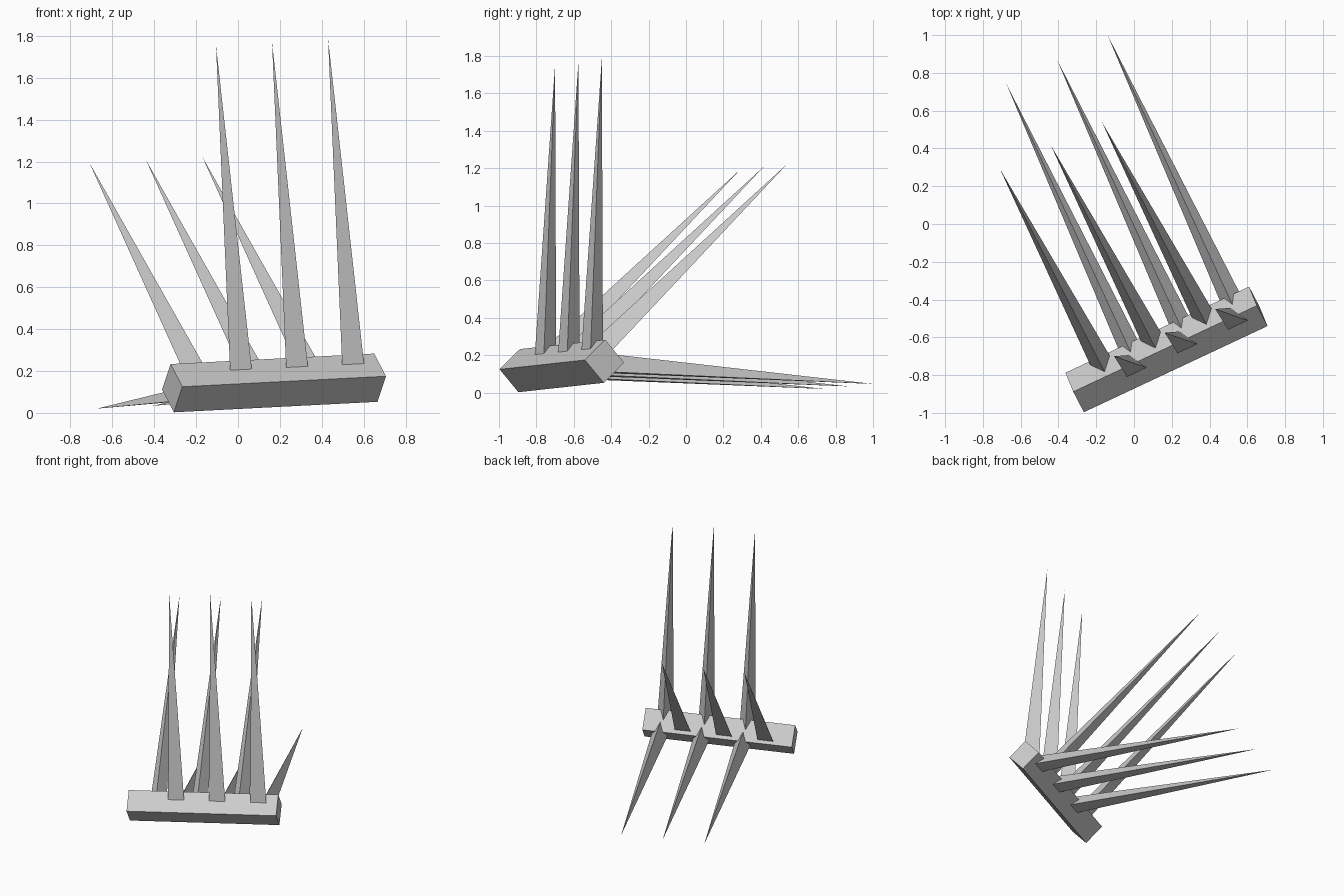
import bpy, math
from mathutils import Vector

if "Cube" in bpy.data.objects:
    bpy.data.objects.remove(bpy.data.objects["Cube"])

# Tilted frame of the bar: A along it, U and V across it
A = Vector((0.972, 0.456, 0.05)).normalized()
U = Vector((-0.42, 0.905, -0.06))
U = (U - A * U.dot(A)).normalized()
V = A.cross(U).normalized()


def across(deg):
    a = math.radians(deg)
    return U * math.cos(a) + V * math.sin(a)


def add_mesh(name, verts, faces):
    me = bpy.data.meshes.new(name)
    me.from_pydata(verts, [], faces)
    me.update()
    ob = bpy.data.objects.new(name, me)
    bpy.context.collection.objects.link(ob)
    return ob


# Square bar standing on one long edge
CENTER = Vector((0.172, -0.664, 0.143))
HALF_LEN, HALF_DIAG = 0.5375, 0.1155
bar = [CENTER + A * HALF_LEN * s + across(90 * i) * HALF_DIAG
       for s in (-1, 1) for i in range(4)]
add_mesh("bar", bar, [(3, 2, 1, 0), (4, 5, 6, 7)] +
         [(i, (i + 1) % 4, (i + 1) % 4 + 4, i + 4) for i in range(4)])


# Three-sided spike, its base buried in the bar
def spike(name, tip, angle, ridge, length=1.635, radius=0.0695):
    base = tip - across(angle) * length
    out = across(ridge)
    ring = [base + out * radius * math.cos(t) + A * radius * math.sin(t)
            for t in (0, math.tau / 3, 2 * math.tau / 3)]
    faces = [(0, 1, 3), (1, 2, 3), (2, 0, 3), (2, 1, 0)]
    if out.cross(A).dot(across(angle)) < 0:
        faces = [f[::-1] for f in faces]
    add_mesh(name, ring + [tip], faces)


# Rows of three spikes: first tip, last tip, direction, direction of ridge
rows = {
    "low_spike": ((-0.675, 0.74, 0.02), (-0.14, 1.0, 0.047), 0, 90),
    "middle_spike": ((-0.71, 0.292, 1.195), (-0.17, 0.54, 1.222), 45, 135),
    "upright_spike": ((-0.105, -0.70, 1.755), (0.43, -0.45, 1.788), 90, 0),
}
for name, (first, last, angle, ridge) in rows.items():
    for i in range(3):
        tip = Vector(first).lerp(Vector(last), i / 2)
        spike(f"{name}_{i + 1}", tip, angle, ridge)
